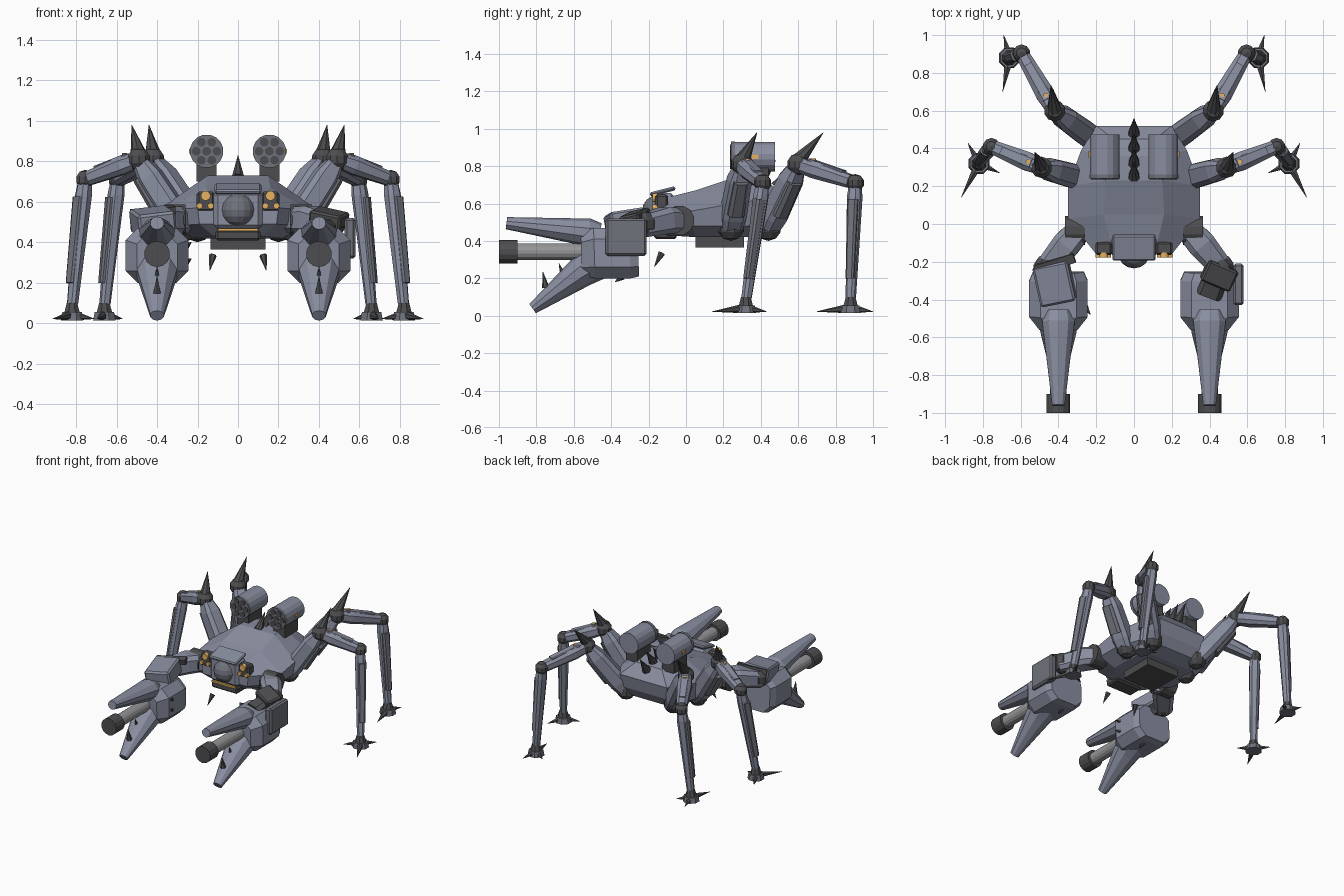
import bpy, bmesh, math
from mathutils import Vector, Matrix

if "Cube" in bpy.data.objects:
    bpy.data.objects.remove(bpy.data.objects["Cube"])


def material(name, rgb):
    m = bpy.data.materials.new(name)
    m.diffuse_color = (*rgb, 1)
    m.use_nodes = True
    m.node_tree.nodes["Principled BSDF"].inputs["Base Color"].default_value = m.diffuse_color
    return m


ARMOR = material("armor", (0.25, 0.27, 0.35))
PLATE = material("plate", (0.16, 0.17, 0.20))
DARK = material("dark", (0.075, 0.075, 0.08))
STEEL = material("steel", (0.30, 0.30, 0.31))
AMBER = material("amber", (0.80, 0.45, 0.12))


def finish(name, bm, mat):
    bmesh.ops.recalc_face_normals(bm, faces=bm.faces)
    me = bpy.data.meshes.new(name)
    bm.to_mesh(me)
    bm.free()
    me.materials.append(mat)
    ob = bpy.data.objects.new(name, me)
    bpy.context.collection.objects.link(ob)
    return ob


def loft(name, rings, mat):
    """Skin a stack of equal-length point rings and cap both ends."""
    bm = bmesh.new()
    vs = [[bm.verts.new(p) for p in r] for r in rings]
    n = len(vs[0])
    for a, b in zip(vs, vs[1:]):
        for i in range(n):
            bm.faces.new((a[i], a[(i + 1) % n], b[(i + 1) % n], b[i]))
    caps = [bm.faces.new(vs[0]), bm.faces.new(vs[-1])]
    bmesh.ops.triangulate(bm, faces=caps)
    return finish(name, bm, mat)


def section(w, h, n, chamfer):
    if chamfer is None:
        return [(w / 2 * math.cos(2 * math.pi * (i + .5) / n),
                 h / 2 * math.sin(2 * math.pi * (i + .5) / n)) for i in range(n)]
    x, y, c = w / 2, h / 2, chamfer * min(w, h)
    return [(x, y - c), (x - c, y), (c - x, y), (-x, y - c),
            (-x, c - y), (c - x, -y), (x - c, -y), (x, c - y)]


def beam(name, stops, mat, n=8, chamfer=None):
    """Loft along stops of (point, width, height); round unless chamfer is given."""
    pts = [Vector(s[0]) for s in stops]
    d = (pts[-1] - pts[0]).normalized()
    side = d.cross(Vector((0, 0, 1)) if abs(d.z) < .999 else Vector((0, 1, 0))).normalized()
    up = side.cross(d)
    return loft(name, [[p + side * a + up * b for a, b in section(s[1], s[2], n, chamfer)]
                       for p, s in zip(pts, stops)], mat)


def rod(name, p, q, r, mat, r2=None, n=12):
    r2 = r if r2 is None else r2
    return beam(name, [(p, 2 * r, 2 * r), (q, 2 * r2, 2 * r2)], mat, n)


def spike(name, p, q, r, n=6):
    return rod(name, p, q, r, DARK, 0.001, n)


def ball(name, p, r, mat, seg=10):
    bm = bmesh.new()
    bmesh.ops.create_uvsphere(bm, u_segments=seg, v_segments=max(5, seg // 2), radius=r,
                              matrix=Matrix.Translation(p))
    return finish(name, bm, mat)


def box(name, p, size, mat, rot=(0, 0, 0), bevel=0.0):
    bm = bmesh.new()
    bmesh.ops.create_cube(bm, size=1, matrix=Matrix.Diagonal((*size, 1)))
    if bevel:
        bmesh.ops.bevel(bm, geom=bm.edges[:], offset=bevel, segments=1, affect='EDGES')
    ob = finish(name, bm, mat)
    ob.location, ob.rotation_euler = p, rot
    return ob


# Faceted hull: half outlines mirrored into rings
halves = [
    [(.12, -.10, .43), (.22, .05, .42), (.22, .20, .42), (.20, .36, .42), (.14, .46, .45)],
    [(.19, -.16, .49), (.33, .03, .48), (.33, .20, .48), (.27, .38, .48), (.19, .50, .52)],
    [(.20, -.16, .57), (.35, .03, .56), (.35, .20, .59), (.28, .39, .62), (.20, .52, .62)],
    [(.12, -.11, .63), (.16, .05, .67), (.15, .23, .73), (.14, .36, .73), (.11, .45, .71)]]
loft("hull", [h + [(-x, y, z) for x, y, z in reversed(h)] for h in halves], ARMOR)
box("belly_box", (0, .18, .40), (.27, .26, .07), DARK)

# Head: hood, eye dome, chin, lamps and fangs
box("head_block", (0, -.12, .56), (.24, .12, .19), ARMOR, bevel=.02)
box("head_hood", (0, -.125, .665), (.23, .14, .022), ARMOR, (.25, 0, 0), .008)
ball("eye_dome", (0, -.15, .56), .085, PLATE, 16)
box("chin", (0, -.11, .435), (.22, .12, .05), DARK, bevel=.01)
box("chin_light", (0, -.172, .462), (.20, .015, .014), AMBER)
for s in (-1, 1):
    box("lamp_housing", (s * .16, -.13, .60), (.09, .07, .10), DARK, bevel=.012)
    for x, z, r in ((.16, .63, .024), (.19, .58, .015), (.135, .58, .015)):
        rod("lamp", (s * x, -.15, z), (s * x, -.178, z), r, AMBER)
    spike("fang", (s * .125, -.13, .335), (s * .14, -.17, .26), .02)

# Dorsal spines
for y in (.25, .32, .40, .48):
    z = .72 if y < .45 else .69
    spike("dorsal_spine", (0, y, z), (0, y + .08, z + .11), .032, 8)

# Rocket pods
for s in (-1, 1):
    x, z = s * .155, .85
    box("pod_mount", (x, .36, .745), (.10, .16, .09), DARK)
    rod("rocket_pod", (x, .25, z), (x, .475, z), .08, ARMOR, n=16)
    rod("pod_rim", (x, .24, z), (x, .262, z), .083, PLATE, n=16)
    box("pod_light", (x + s * .08, .37, z), (.012, .035, .022), AMBER)
    for i in range(7):
        a, r = math.pi * i / 3, (.051 if i < 6 else 0)
        p = (x + r * math.cos(a), z + r * math.sin(a))
        rod("rocket_tube", (p[0], .236, p[1]), (p[0], .25, p[1]), .022, DARK, n=10)

# Walking legs: hip, knee, ankle, foot, spike tip, claw offsets
legs = {
    "middle_leg": ((.27, .24, .47), (.49, .30, .81), (.755, .41, .71), (.82, .32, .04), (.525, .38, .98),
                   ((.095, -.18), (.06, .11), (-.11, -.05))),
    "rear_leg": ((.20, .44, .47), (.42, .60, .81), (.595, .905, .71), (.66, .88, .04), (.44, .735, .98),
                 ((.035, -.18), (.03, .12), (-.09, .05)))}
for s in (-1, 1):
    for leg, data in legs.items():
        hip, knee, ankle, foot, tip = [Vector((s * p[0], p[1], p[2])) for p in data[:5]]
        heel = foot + Vector((0, 0, .03))
        ball(leg + "_hip", hip, .07, DARK)
        beam(leg + "_thigh", [(hip.lerp(knee, .02), .11, .11), (hip.lerp(knee, .2), .13, .13),
                              (hip.lerp(knee, .75), .12, .12), (hip.lerp(knee, .95), .08, .08)],
             ARMOR, chamfer=.2)
        out = Vector((s * .02, 0, -.012))
        beam(leg + "_thigh_guard", [(hip.lerp(knee, .3) + out, .09, .13),
                                    (hip.lerp(knee, .8) + out, .08, .11)], PLATE, chamfer=.2)
        ball(leg + "_knee", knee, .06, DARK)
        spike(leg + "_knee_spike", knee + Vector((0, 0, .02)), tip, .042, 8)
        beam(leg + "_upper_shin", [(knee.lerp(ankle, .08), .085, .08), (knee.lerp(ankle, .3), .10, .09),
                                   (knee.lerp(ankle, .92), .075, .07)], ARMOR, chamfer=.25)
        lift = Vector((0, 0, .035))
        beam(leg + "_top_plate", [(knee.lerp(ankle, .2) + lift, .06, .03),
                                  (knee.lerp(ankle, .8) + lift, .05, .025)], ARMOR, chamfer=.2)
        rod(leg + "_light", knee.lerp(ankle, .27) + lift, knee.lerp(ankle, .27) + lift * 1.65, .012, AMBER)
        ball(leg + "_ankle", ankle, .048, DARK)
        beam(leg + "_shin", [(ankle, .06, .06), (ankle.lerp(heel, .12), .075, .075),
                             (ankle.lerp(heel, .96), .05, .05)], ARMOR, chamfer=.25)
        out = Vector((s * .018, -.006, 0))
        beam(leg + "_shin_guard", [(ankle.lerp(heel, .14) + out, .06, .06),
                                   (ankle.lerp(heel, .8) + out, .045, .045)], PLATE, chamfer=.2)
        rod(leg + "_foot_joint", foot, foot + Vector((0, 0, .06)), .045, DARK, .028, 8)
        rod(leg + "_foot_pad", foot - Vector((0, 0, .025)), foot + Vector((0, 0, .015)), .06, PLATE, .052, 8)
        for dx, dy in data[5]:
            q = foot + Vector((s * dx, dy, -.018))
            spike(leg + "_claw", foot.lerp(q, .2), q, .022)

# Gun arms with pincers
for s in (-1, 1):
    def P(x, y, z):
        return Vector((s * x, y, z))
    c = .40
    rod("shoulder", P(.26, -.035, .51), P(.365, -.035, .51), .08, DARK)
    beam("upper_arm", [(P(.28, -.02, .51), .13, .13), (P(.36, -.11, .51), .15, .14),
                       (P(.47, -.24, .48), .12, .12)], ARMOR, chamfer=.2)
    ball("elbow", P(.46, -.23, .49), .075, DARK)
    beam("forearm_link", [(P(.46, -.21, .50), .12, .11), (P(.40, -.37, .43), .14, .12)], DARK, chamfer=.2)
    beam("hand", [(P(c, -.255, .335), .27, .25), (P(c, -.30, .335), .31, .27),
                  (P(c, -.49, .335), .31, .27), (P(c, -.56, .325), .20, .22)], ARMOR, chamfer=.22)
    beam("upper_pincer", [(P(c, -.46, .43), .15, .13), (P(c, -.52, .445), .18, .15),
                          (P(c, -.96, .495), .07, .065)], ARMOR, 10)
    beam("lower_pincer", [(P(c, -.45, .30), .24, .20), (P(c, -.56, .235), .20, .17),
                          (P(c, -.82, .038), .07, .06)], ARMOR, 10)
    rod("gun_barrel", P(c, -.50, .342), P(c, -.92, .342), .045, STEEL, n=14)
    rod("gun_muzzle", P(c, -.90, .342), P(c, -1, .342), .064, DARK, n=14)
    spike("pincer_tooth", P(c, -.75, .15), P(c, -.765, .235), .02)
    spike("pincer_tooth", P(c, -.65, .20), P(c, -.68, .28), .02)
    spike("hand_spike", P(.37, -.34, .21), P(.37, -.38, .18), .02)

# Asymmetric arm armour: side shield on one arm, raised guard on the other
box("side_shield", (.553, -.32, .42), (.055, .22, .20), PLATE, bevel=.012)
box("arm_bracket", (.45, -.27, .52), (.17, .12, .07), DARK, (.2, .2, -.4), .01)
box("top_guard", (-.42, -.31, .50), (.19, .22, .12), ARMOR, (.15, -.12, .2), .012)
box("guard_rim", (-.42, -.21, .55), (.22, .05, .04), DARK, (.2, -.1, .3))
for dz in (-.04, .04):
    spike("side_spike", (-.26, -.44, .34 + dz), (-.23, -.48, .36 + dz), .02)
